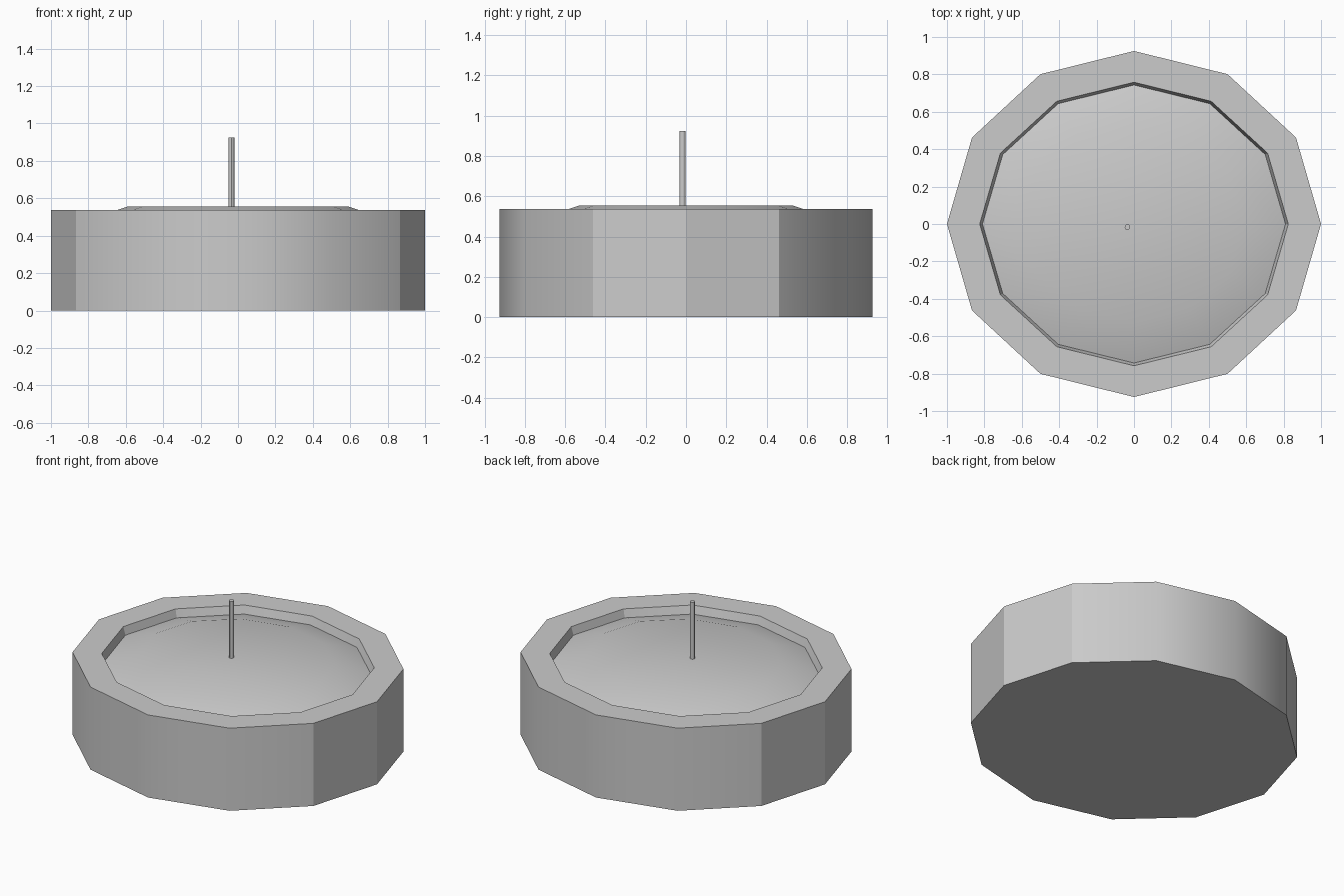
import bpy, bmesh
from math import sin, cos, pi, radians

if "Cube" in bpy.data.objects:
    bpy.data.objects.remove(bpy.data.objects["Cube"])

def finish(name, bm, angle=30):
    bmesh.ops.recalc_face_normals(bm, faces=bm.faces)
    mesh = bpy.data.meshes.new(name)
    bm.to_mesh(mesh)
    bm.free()
    obj = bpy.data.objects.new(name, mesh)
    bpy.context.collection.objects.link(obj)
    bpy.ops.object.select_all(action='DESELECT')
    obj.select_set(True)
    bpy.context.view_layer.objects.active = obj
    bpy.ops.object.shade_smooth_by_angle(angle=radians(angle))
    return obj

def stack(name, rings, sides, cx=0, cy=0):
    """Closed solid skinned through elliptical rings (rx, ry, z)."""
    bm = bmesh.new()
    loops = [[bm.verts.new((cx + rx * cos(2 * pi * i / sides),
                            cy + ry * sin(2 * pi * i / sides), z))
              for i in range(sides)] for rx, ry, z in rings]
    for a, b in zip(loops, loops[1:]):
        for i in range(sides):
            j = (i + 1) % sides
            bm.faces.new((a[i], a[j], b[j], b[i]))
    bm.faces.new(loops[0][::-1])
    bm.faces.new(loops[-1])
    return finish(name, bm)

# Twelve-sided cup with its recessed rim and the raised wax surface
stack("candle_body", [
    (1.0, 0.925, 0.0),
    (1.0, 0.925, 0.537),
    (0.825, 0.758, 0.537),
    (0.81, 0.743, 0.485),
    (0.592, 0.527, 0.555),
], 12)

# Thin off-centre wick
stack("wick", [(0.015, 0.015, 0.54), (0.015, 0.015, 0.925)], 12, -0.035, -0.017)
